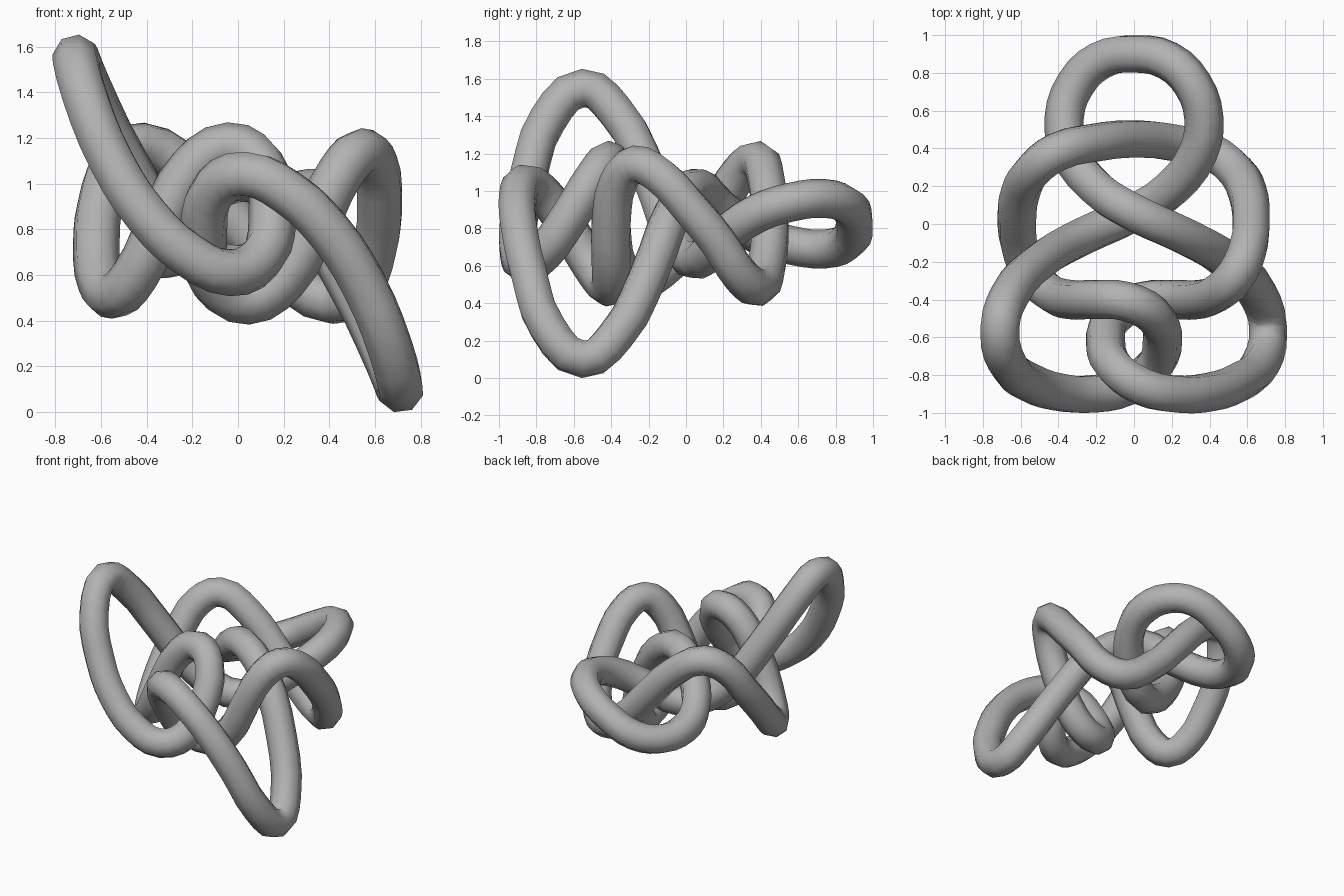
import bpy
from mathutils import Vector

cube = bpy.data.objects.get("Cube")
if cube:
    bpy.data.objects.remove(cube, do_unlink=True)

MID = 0.825      # height of the half-turn axis
RADIUS = 0.104   # tube thickness

# Half of the centre line, from the back of the rear loop to the middle of the cross arc
half = [
    (0, .9, .825), (-.18, .865, .73), (-.31, .74, .69), (-.37, .56, .71),
    (-.34, .38, .77), (-.2, .19, .9), (0, .06, 1.02), (.26, -.06, .9),
    (.5, -.2, .55), (.66, -.38, .22), (.71, -.55, .1), (.67, -.74, .27),
    (.55, -.84, .56), (.4, -.89, .79), (.22, -.9, .96), (.04, -.86, 1.04),
    (-.1, -.76, .98), (-.15, -.63, .8), (-.1, -.48, .56), (.04, -.41, .485),
    (.2, -.4, .58), (.34, -.4, .83), (.45, -.36, 1.05), (.54, -.27, 1.14),
    (.6, -.14, 1.08), (.62, .02, .91), (.6, .17, .73), (.53, .29, .55),
    (.41, .38, .485), (.21, .43, .6), (0, .45, .825),
]

# The other half is the first one turned half way round the y axis
turned = [(-x, y, 2 * MID - z) for x, y, z in reversed(half[1:-1])]
points = half + turned

# Closed smooth path with an eight-sided round section
curve = bpy.data.curves.new("knotted_tube", "CURVE")
curve.dimensions = "3D"
curve.resolution_u = 3
curve.bevel_depth = RADIUS
curve.bevel_resolution = 2
spline = curve.splines.new("BEZIER")
spline.bezier_points.add(len(points) - 1)
for bp, co in zip(spline.bezier_points, points):
    bp.co = Vector(co)
    bp.handle_left_type = bp.handle_right_type = "AUTO"
spline.use_cyclic_u = True

tube = bpy.data.objects.new("knotted_tube", curve)
bpy.context.collection.objects.link(tube)
bpy.ops.object.select_all(action="DESELECT")
tube.select_set(True)
bpy.context.view_layer.objects.active = tube
bpy.ops.object.convert(target="MESH")
tube = bpy.context.view_layer.objects.active
bpy.ops.object.shade_smooth()

# Plain grey finish
grey = bpy.data.materials.new("plain_grey")
grey.use_nodes = True
color = (0.45, 0.45, 0.45, 1)
grey.diffuse_color = color
grey.node_tree.nodes["Principled BSDF"].inputs["Base Color"].default_value = color
tube.data.materials.clear()
tube.data.materials.append(grey)
